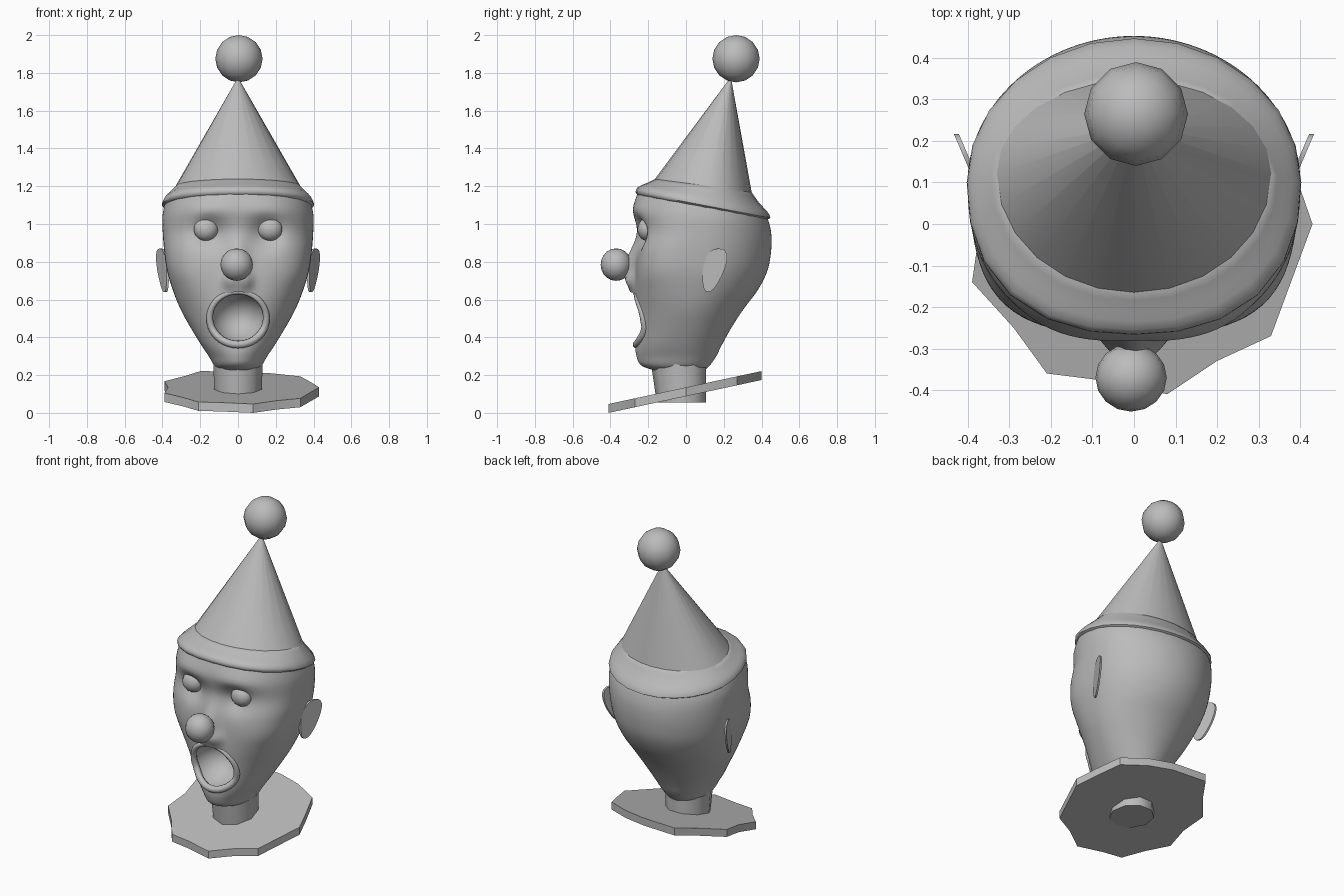
import bpy, bmesh, math
from mathutils import Vector

cube = bpy.data.objects.get("Cube")
if cube:
    bpy.data.objects.remove(cube, do_unlink=True)

GREY = (0.5, 0.5, 0.5, 1)
grey = bpy.data.materials.new("plain_grey")
grey.use_nodes = True
grey.diffuse_color = GREY
grey.node_tree.nodes["Principled BSDF"].inputs["Base Color"].default_value = GREY


def finish(obj, name, angle=35):
    obj.name = name
    obj.data.materials.clear()
    obj.data.materials.append(grey)
    bpy.ops.object.select_all(action='DESELECT')
    obj.select_set(True)
    bpy.context.view_layer.objects.active = obj
    bpy.ops.object.shade_smooth_by_angle(angle=math.radians(angle))
    return obj


def loft(name, rings, angle=35):
    """Skin closed rings of points and cap both ends."""
    bm = bmesh.new()
    loops = [[bm.verts.new(p) for p in ring] for ring in rings]
    for a, b in zip(loops, loops[1:]):
        for i in range(len(a)):
            j = (i + 1) % len(a)
            bm.faces.new((a[i], a[j], b[j], b[i]))
    bm.faces.new(loops[0])
    bm.faces.new(loops[-1])
    bmesh.ops.recalc_face_normals(bm, faces=bm.faces)
    mesh = bpy.data.meshes.new(name)
    bm.to_mesh(mesh)
    bm.free()
    obj = bpy.data.objects.new(name, mesh)
    bpy.context.collection.objects.link(obj)
    return finish(obj, name, angle)


def ball(name, centre, radii, segments=16):
    bpy.ops.mesh.primitive_uv_sphere_add(segments=segments, ring_count=segments // 2 + 2, location=centre)
    obj = bpy.context.object
    obj.scale = radii
    bpy.ops.object.transform_apply(location=False, rotation=False, scale=True)
    return finish(obj, name, 60)


def oval(sides, z, w, front, back, mid, tilt, square=2):
    """Egg-shaped ring, tipped towards the back, with a squarer front half."""
    ring = []
    for i in range(sides):
        a = 2 * math.pi * i / sides
        s, c = math.sin(a), math.cos(a)
        n = square if c > 0 else 2
        r = (abs(s) ** n + abs(c) ** n) ** (-1 / n)
        y = mid - r * c * (mid - front if c > 0 else back - mid)
        ring.append(Vector((w * r * s, y, z - tilt * (y - 0.09))))
    return ring


def catmull(p, q, r, s, t):
    return 0.5 * (2*q + (r - p)*t + (2*p - 5*q + 4*r - s)*t*t + (3*q - p - 3*r + s)*t**3)


def smooth_rows(rows, steps):
    out = []
    for k in range(len(rows) - 1):
        group = [rows[max(0, k - 1)], rows[k], rows[k + 1], rows[min(len(rows) - 1, k + 2)]]
        for s in range(steps):
            out.append([catmull(*col, s / steps) for col in zip(*group)])
    return out + [list(rows[-1])]


# Head: height, half width, front, back, widest depth, tilt, squareness of the face
head_rows = smooth_rows([
    (0.22, 0.09, -0.15, 0.09, -0.03, 0, 2),
    (0.25, 0.125, -0.235, 0.125, -0.03, 0, 2),
    (0.30, 0.155, -0.262, 0.16, -0.02, 0, 2),
    (0.36, 0.195, -0.268, 0.19, -0.01, 0, 2.1),
    (0.45, 0.25, -0.268, 0.24, 0.01, 0, 2.1),
    (0.55, 0.305, -0.27, 0.305, 0.03, 0, 2.2),
    (0.65, 0.345, -0.27, 0.38, 0.05, 0, 2.6),
    (0.75, 0.375, -0.267, 0.43, 0.07, 0, 3.1),
    (0.85, 0.39, -0.262, 0.45, 0.09, 0, 3.1),
    (0.95, 0.398, -0.255, 0.452, 0.1, 0.03, 2.6),
    (1.04, 0.40, -0.278, 0.44, 0.1, 0.1, 2.3),
    (1.12, 0.385, -0.25, 0.42, 0.1, 0.18, 2.2)], 5)


def bump(x, z, cx, cz, sx, sz):
    return math.exp(-((x - cx) / sx) ** 2 - ((z - cz) / sz) ** 2)


head_rings = []
for row in head_rows:
    ring = oval(112, *row)
    for p in ring:
        if p.y < 0.05:
            x, z = abs(p.x), p.z
            p.y += 0.05 * bump(x, z, 0.15, 0.95, 0.075, 0.08)     # eye sockets
            p.y -= 0.015 * bump(x, z, 0.17, 1.07, 0.12, 0.05)     # brows
            p.y -= 0.06 * bump(x, z, 0, 0.76, 0.05, 0.13)         # nose bridge
            p.y -= 0.03 * bump(x, z, 0.05, 0.70, 0.03, 0.04)      # nostrils
    head_rings.append(ring)
head = loft("head", head_rings)

# Open mouth hollow
hollow = ball("mouth_cutter", (0, -0.26, 0.505), (0.148, 0.19, 0.138), 40)
hollow.hide_render = True
cut = head.modifiers.new("mouth", 'BOOLEAN')
cut.operation = 'DIFFERENCE'
cut.solver = 'EXACT'
cut.object = hollow
bpy.context.view_layer.objects.active = head
bpy.ops.object.modifier_apply(modifier=cut.name)
bpy.data.objects.remove(hollow, do_unlink=True)
finish(head, "head")


def face_depth(x, z):
    row = min(head_rows, key=lambda r: abs(r[0] - z))
    w, front, mid, n = row[1], row[2], row[4], row[6]
    return mid - (mid - front) * (1 - abs(x / w) ** n) ** (1 / n)


# Lips follow the face around the hollow
curve = bpy.data.curves.new("lips", 'CURVE')
curve.dimensions = '3D'
curve.bevel_depth = 0.015
curve.bevel_resolution = 2
path = curve.splines.new('POLY')
path.points.add(39)
path.use_cyclic_u = True
for i, point in enumerate(path.points):
    a = 2 * math.pi * i / 40
    x, z = 0.15 * math.cos(a), 0.502 + 0.14 * math.sin(a)
    point.co = (x, face_depth(x, z) + 0.006, z, 1)
    point.radius = 1.2 - 0.2 * math.sin(a)
lips = bpy.data.objects.new("lips", curve)
bpy.context.collection.objects.link(lips)
bpy.ops.object.select_all(action='DESELECT')
lips.select_set(True)
bpy.context.view_layer.objects.active = lips
bpy.ops.object.convert(target='MESH')
finish(bpy.context.object, "lips", 60)

# Round nose, eyes and ears
ball("nose_ball", (-0.007, -0.37, 0.785), (0.086, 0.082, 0.086))
for side, label in ((1, "left"), (-1, "right")):
    ball(label + "_eye", (side * 0.17, -0.207, 0.972), (0.066, 0.05, 0.061), 14)
    plates = []
    for offset in (-0.006, 0.006):
        plate = []
        for i in range(24):
            a = 2 * math.pi * i / 24
            s, c = math.sin(a), math.cos(a)
            c = math.copysign(abs(c) ** 0.8, c)
            y = 0.145 + 0.028 * s + c * (0.057 + 0.016 * s)
            z = 0.755 + 0.115 * s
            x = 0.397 + 0.43 * (y - 0.145) + offset
            plate.append(Vector((side * x, y, z)))
        plates.append(plate)
    loft(label + "_ear", plates)

# Hat: soft brim flowing into a leaning cone
brim_rows = smooth_rows([
    (1.085, 0.38, -0.25, 0.42, 0.1, 0.19, 2.3),
    (1.10, 0.403, -0.267, 0.447, 0.1, 0.19, 2.3),
    (1.13, 0.393, -0.255, 0.43, 0.1, 0.19, 2.3),
    (1.165, 0.365, -0.21, 0.385, 0.11, 0.17, 2.15),
    (1.205, 0.33, -0.165, 0.345, 0.12, 0.13, 2)], 2)
loft("hat_brim", [oval(24, *r) for r in brim_rows], 50)
loft("hat_cone", [oval(24, 1.2, 0.333, -0.168, 0.348, 0.12, 0.13),
                  oval(24, 1.77, 0.004, 0.231, 0.239, 0.235, 0)])
ball("pompom", (0.005, 0.265, 1.875), (0.125, 0.125, 0.125), 12)

# Neck and slanted collar plate
neck_top = oval(9, 0.26, 0.133, -0.185, 0.115, -0.03, 0)
neck_bottom = oval(9, 0.055, 0.125, -0.155, 0.115, -0.02, 0)
loft("neck", [neck_bottom, neck_top], 50)
outline = [(0.43, 0), (0.385, 0.13), (0.33, 0.27), (0.18, 0.345), (0.03, 0.385), (-0.2, 0.4),
           (-0.28, 0.28), (-0.39, 0.15), (-0.37, 0), (-0.39, -0.14), (-0.29, -0.25),
           (-0.21, -0.36), (-0.09, -0.375), (0.08, -0.41), (0.2, -0.33), (0.33, -0.27)]
loft("collar_plate", [[Vector((x, y, 0.215 * (y + 0.41) + h)) for x, y in outline]
                      for h in (0, 0.047)], 20)
